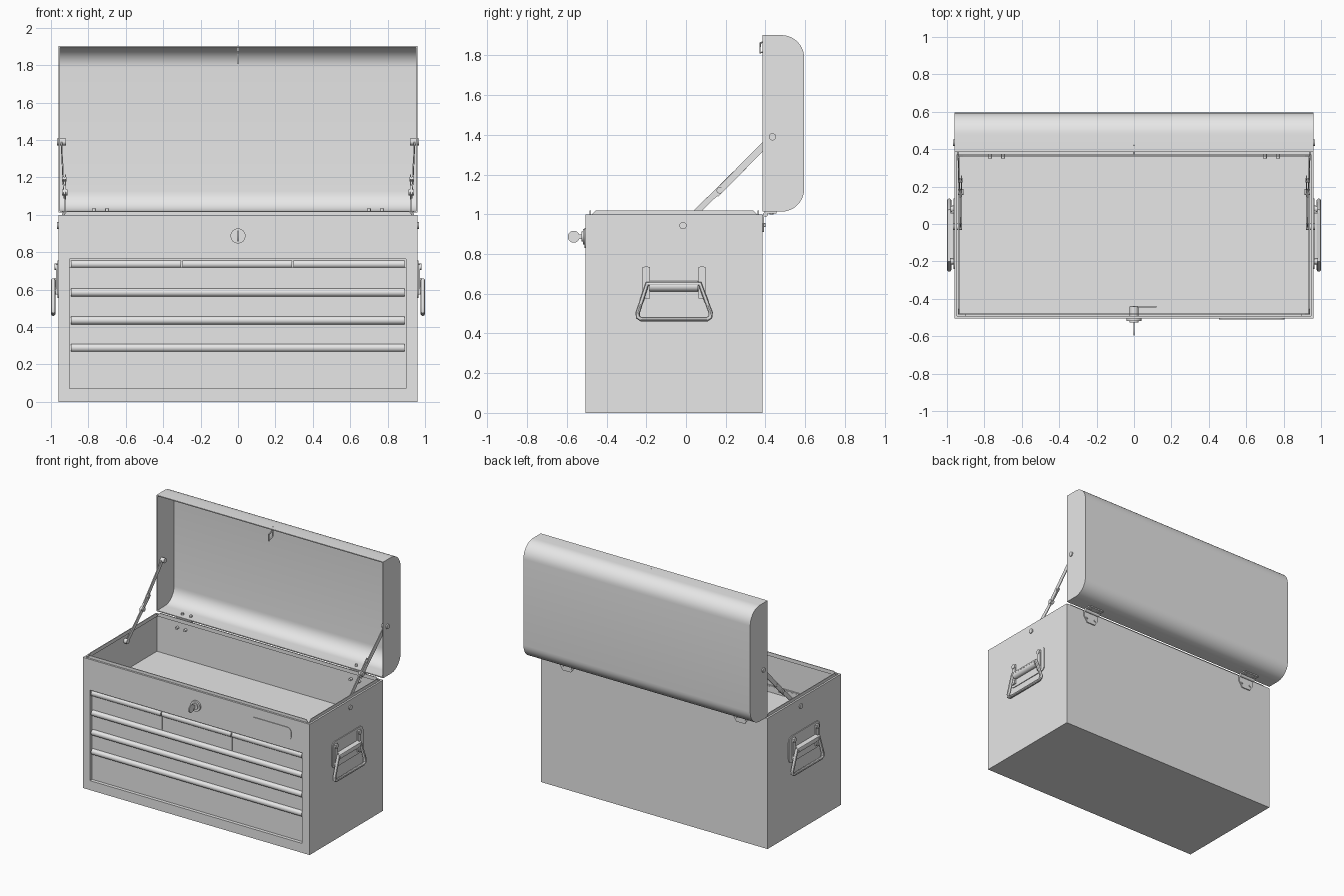
import bpy, bmesh
from math import pi, sin, cos
from mathutils import Vector, Matrix

if "Cube" in bpy.data.objects:
    bpy.data.objects.remove(bpy.data.objects["Cube"])

grey = bpy.data.materials.new("steel_grey")
grey.use_nodes = True
grey.diffuse_color = (0.8, 0.8, 0.8, 1)
grey.node_tree.nodes["Principled BSDF"].inputs["Base Color"].default_value = (0.8, 0.8, 0.8, 1)
parts = []


def link(name, data):
    obj = bpy.data.objects.new(name, data)
    bpy.context.collection.objects.link(obj)
    data.materials.append(grey)
    parts.append(obj)
    return obj


def finish(name, bm):
    bmesh.ops.recalc_face_normals(bm, faces=bm.faces)
    mesh = bpy.data.meshes.new(name)
    bm.to_mesh(mesh)
    bm.free()
    return link(name, mesh)


def box_mesh(lo, hi):
    lo, hi = Vector(lo), Vector(hi)
    bm = bmesh.new()
    bmesh.ops.create_cube(bm, size=1, matrix=Matrix.Translation((lo + hi) / 2) @ Matrix.Diagonal((hi - lo).to_4d()))
    return bm


def box(name, lo, hi):
    # Sorting lets mirrored x values be passed in either order
    pairs = [sorted(p) for p in zip(lo, hi)]
    return finish(name, box_mesh([p[0] for p in pairs], [p[1] for p in pairs]))


def rod(name, p, q, r, sides=24):
    p, q = Vector(p), Vector(q)
    bm = bmesh.new()
    turn = (q - p).to_track_quat('Z', 'Y').to_matrix().to_4x4()
    bmesh.ops.create_cone(bm, cap_ends=True, segments=sides, radius1=r, radius2=r, depth=(q - p).length,
                          matrix=Matrix.Translation((p + q) / 2) @ turn)
    return finish(name, bm)


def flat_bar(name, p, q, thick, width):
    p, q = Vector(p), Vector(q)
    bm = bmesh.new()
    turn = (q - p).to_track_quat('Z', 'Y').to_matrix().to_4x4()
    size = Matrix.Diagonal((thick, width, (q - p).length, 1))
    bmesh.ops.create_cube(bm, size=1, matrix=Matrix.Translation((p + q) / 2) @ turn @ size)
    return finish(name, bm)


def prism_mesh(pts, axis, a, b):
    """Extrude a 2D outline along an axis; outline uses the other two axes in order."""
    bm = bmesh.new()
    rings = []
    for d in (a, b):
        ring = []
        for u, v in pts:
            co = [u, v]
            co.insert(axis, d)
            ring.append(bm.verts.new(co))
        rings.append(ring)
        bm.faces.new(ring)
    n = len(pts)
    for i in range(n):
        j = (i + 1) % n
        bm.faces.new((rings[0][i], rings[0][j], rings[1][j], rings[1][i]))
    bmesh.ops.recalc_face_normals(bm, faces=bm.faces)
    return bm


def prism(name, pts, axis, a, b):
    return finish(name, prism_mesh(pts, axis, a, b))


def rounded(u0, u1, v0, v1, r, steps=5):
    pts = []
    for k, (u, v) in enumerate([(u1 - r, v1 - r), (u0 + r, v1 - r), (u0 + r, v0 + r), (u1 - r, v0 + r)]):
        for i in range(steps + 1):
            t = (k + i / steps) * pi / 2
            pts.append((u + r * cos(t), v + r * sin(t)))
    return pts


def tube(name, pts, r):
    cu = bpy.data.curves.new(name, 'CURVE')
    cu.dimensions = '3D'
    cu.bevel_depth = r
    cu.bevel_resolution = 3
    sp = cu.splines.new('POLY')
    sp.points.add(len(pts) - 1)
    for point, co in zip(sp.points, pts):
        point.co = (*co, 1)
    sp.use_cyclic_u = True
    return link(name, cu)


W, FRONT, BACK = 0.96, -0.505, 0.385

# Cabinet: box with an open tray on top and a shallow drawer recess in front
bm = box_mesh((-W, FRONT, 0), (W, BACK, 1.0))


def pocket(normal, place, depth):
    face = max(bm.faces, key=lambda f: f.calc_center_median().dot(normal))
    bmesh.ops.inset_individual(bm, faces=[face], thickness=0.02)
    mid = face.calc_center_median()
    for v in face.verts:
        place(v.co, v.co - mid)
    new = bmesh.ops.extrude_discrete_faces(bm, faces=[face])["faces"][0]
    for v in new.verts:
        v.co -= normal * depth


def front_rect(co, d):
    co.x = 0.897 if d.x > 0 else -0.9
    co.z = 0.765 if d.z > 0 else 0.072


pocket(Vector((0, 0, 1)), lambda co, d: None, 0.285)
pocket(Vector((0, -1, 0)), front_rect, 0.026)
finish("cabinet", bm)

# Upturned rim flaps with slanted ends
for side, y in (("front", -0.485), ("back", 0.361)):
    prism("rim_" + side, [(-0.94, 0.99), (0.94, 0.99), (0.915, 1.018), (-0.915, 1.018)], 1, y, y + 0.006)
for side, x in (("right", -0.94), ("left", 0.934)):
    prism("rim_" + side, [(-0.485, 0.99), (0.367, 0.99), (0.34, 1.018), (-0.455, 1.018)], 0, x, x + 0.006)

# Drawers with a rounded pull lip along the top edge
FACE = -0.484


def drawer(name, x0, x1, z0, z1):
    box(name, (x0, FACE, z0), (x1, -0.478, z1))
    h = 0.021
    lip = [(FACE - 0.019 * sin(pi * i / 12), z1 - h + h * cos(pi * i / 12)) for i in range(13)]
    prism(name + "_pull", lip, 0, x0, x1)


tops = [0.758, 0.606, 0.457, 0.31, 0.076]
for i, (x0, x1) in enumerate([(-0.892, -0.304), (-0.296, 0.29), (0.298, 0.889)]):
    drawer(f"small_drawer_{i + 1}", x0, x1, tops[1] + 0.006, tops[0])
for i in range(1, 4):
    drawer(f"wide_drawer_{i}", -0.892, 0.889, tops[i + 1] + 0.006, tops[i])

# Blank name plate
prism("name_plate", rounded(0.455, 0.805, 0.83, 0.93, 0.03), 1, FRONT - 0.005, FRONT)

# Lock, key and inner latch
rod("lock_collar", (0, FRONT, 0.887), (0, -0.518, 0.887), 0.04, 32)
rod("lock_core", (0, -0.44, 0.887), (0, -0.526, 0.887), 0.025)
box("key_shank", (-0.003, -0.55, 0.875), (0.003, -0.52, 0.899))
rod("key_head", (-0.004, -0.565, 0.887), (0.004, -0.565, 0.887), 0.03)
box("latch_bar", (-0.02, -0.446, 0.872), (0.12, -0.438, 0.902))

# Open lid: rounded tray turned upright, hollow towards the front
R = 0.115
arc = [i * pi / 20 for i in range(11)]
lid = [(BACK, 1.013)]
lid += [(0.595 - R + R * sin(t), 1.013 + R - R * cos(t)) for t in arc]
lid += [(0.595 - R + R * cos(t), 1.902 - R + R * sin(t)) for t in arc]
lid += [(BACK, 1.902)]
bm = prism_mesh(lid, 0, -W, W)
mouth = min(bm.faces, key=lambda f: f.calc_center_median().y)
bmesh.ops.delete(bm, geom=[mouth], context='FACES_ONLY')
lid_mesh = bpy.data.meshes.new("lid")
bm.to_mesh(lid_mesh)
bm.free()
shell = link("lid", lid_mesh).modifiers.new("thickness", 'SOLIDIFY')
shell.thickness = 0.01
shell.offset = -1

# Catch loop on the lid edge
tube("lid_catch", [(0, 0.42, 1.9), (0, 0.42, 1.83), (0, 0.373, 1.812), (0, 0.373, 1.862), (0, 0.4, 1.87)], 0.005)

# Paired fittings
for side, s in (("left", 1), ("right", -1)):
    # Lid stay in two overlapping bars, with rivets
    flat_bar(side + "_stay_upper", (s * 0.944, 0.435, 1.39), (s * 0.93, 0.15, 1.1), 0.006, 0.034)
    flat_bar(side + "_stay_lower", (s * 0.922, 0.25, 1.205), (s * 0.927, -0.02, 0.94), 0.006, 0.03)
    rod(side + "_stay_joint", (s * 0.912, 0.17, 1.12), (s * 0.942, 0.17, 1.12), 0.016)
    rod(side + "_stay_slider", (s * 0.916, 0.235, 1.19), (s * 0.94, 0.235, 1.19), 0.012)
    for part, y, z in (("lid", 0.435, 1.39), ("cabinet", -0.015, 0.943)):
        rod(f"{side}_{part}_rivet", (s * 0.92, y, z), (s * 0.968, y, z), 0.018)

    # Carrying handle
    prism(side + "_handle_plate", rounded(-0.24, 0.135, 0.555, 0.755, 0.035), 0, s * W, s * 0.966)
    rod(side + "_handle_barrel", (s * 0.972, -0.185, 0.637), (s * 0.972, 0.06, 0.637), 0.026)
    loop = [(-0.195, 0.65), (-0.243, 0.505), (-0.242, 0.482), (-0.225, 0.471), (0.105, 0.471),
            (0.122, 0.482), (0.124, 0.505), (0.07, 0.65)]
    tube(side + "_handle_loop", [(s * 0.988, y, z) for y, z in loop], 0.012)
    for i, y in enumerate((-0.2, 0.08)):
        box(f"{side}_handle_tab_{i + 1}", (s * 0.964, y - 0.018, 0.575), (s * 0.974, y + 0.018, 0.735))
        for j, z in enumerate((0.59, 0.722)):
            rod(f"{side}_handle_rivet_{i + 1}_{j + 1}", (s * 0.964, y, z), (s * 0.98, y, z), 0.017)

    # Rear hinge
    x = s * 0.735
    leaf = [(x - 0.065, 0.995), (x - 0.065, 0.955), (x - 0.035, 0.91), (x + 0.035, 0.91),
            (x + 0.065, 0.955), (x + 0.065, 0.995)]
    prism(side + "_hinge_leaf", leaf, 1, BACK, BACK + 0.008)
    rod(side + "_hinge_knuckle", (x - 0.065, 0.4, 0.999), (x + 0.065, 0.4, 0.999), 0.012)
    box(side + "_hinge_lid_leaf", (x - 0.065, 0.395, 1.004), (x + 0.065, 0.455, 1.013))
    for i, dx in enumerate((-0.035, 0.035)):
        rod(f"{side}_hinge_lid_rivet_{i + 1}", (x + dx, 0.43, 1.0), (x + dx, 0.43, 1.034), 0.01, 16)
        rod(f"{side}_hinge_back_rivet_{i + 1}", (x + dx, 0.35, 0.945), (x + dx, 0.4, 0.945), 0.01, 16)

# Apply modifiers and curves, then smooth the rounded surfaces
bpy.ops.object.select_all(action='DESELECT')
for obj in parts:
    obj.select_set(True)
bpy.context.view_layer.objects.active = parts[0]
bpy.ops.object.convert(target='MESH')
bpy.ops.object.shade_smooth_by_angle(angle=pi / 6)
